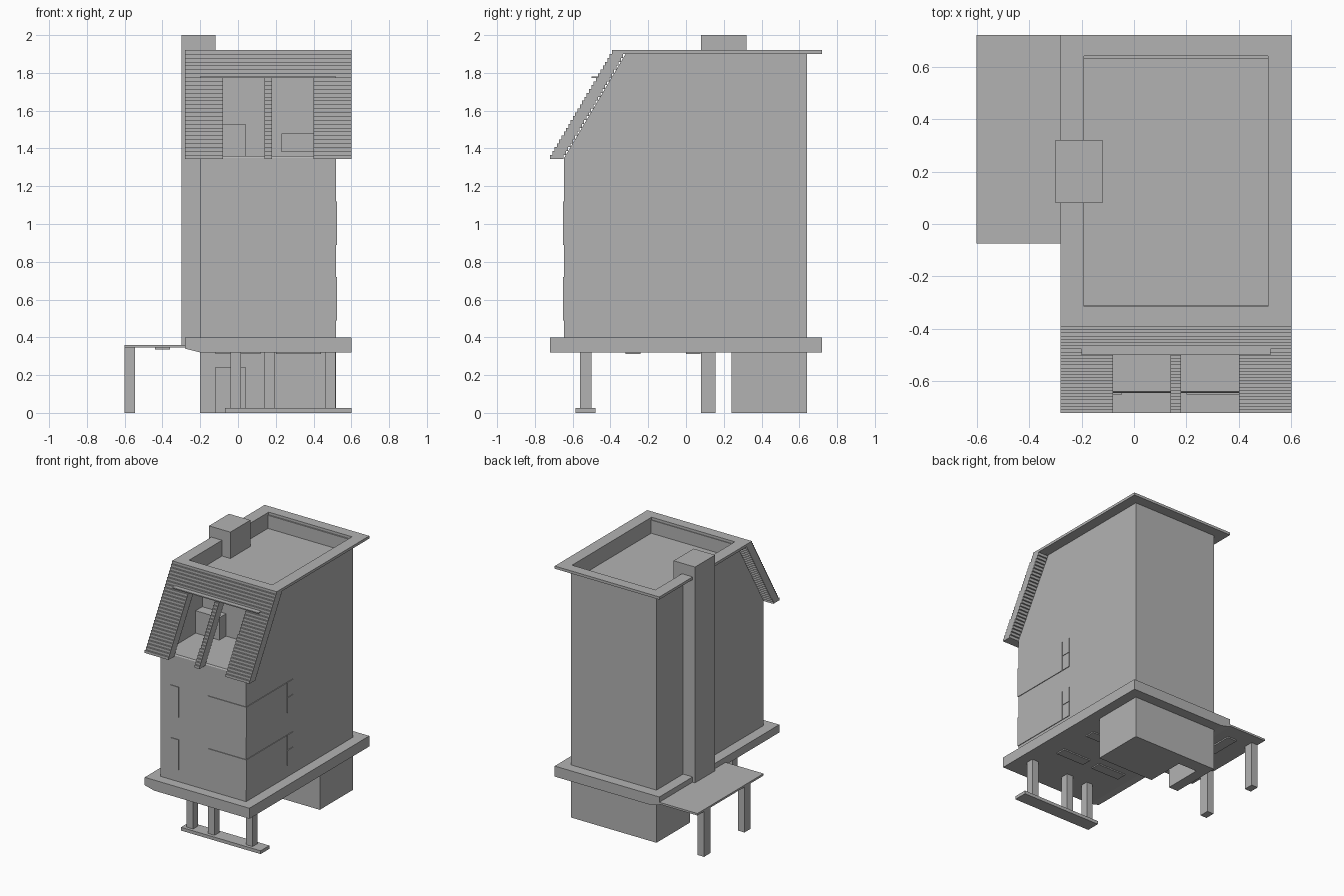
import bpy, bmesh

cube = bpy.data.objects.get("Cube")
if cube:
    bpy.data.objects.remove(cube, do_unlink=True)

# One plain colour
grey = bpy.data.materials.new("plain_grey")
grey.use_nodes = True
GREY = (0.45, 0.45, 0.45, 1)
grey.diffuse_color = GREY
grey.node_tree.nodes["Principled BSDF"].inputs["Base Color"].default_value = GREY


def finish(name, bm):
    bmesh.ops.recalc_face_normals(bm, faces=bm.faces)
    mesh = bpy.data.meshes.new(name)
    bm.to_mesh(mesh)
    bm.free()
    mesh.materials.append(grey)
    obj = bpy.data.objects.new(name, mesh)
    bpy.context.collection.objects.link(obj)
    return obj


def add_box(bm, x, y, z):
    verts = bmesh.ops.create_cube(bm, size=1)["verts"]
    for v in verts:
        for i, (lo, hi) in enumerate((x, y, z)):
            v.co[i] = hi if v.co[i] > 0 else lo


def box(name, x, y, z):
    bm = bmesh.new()
    add_box(bm, x, y, z)
    return finish(name, bm)


def prism(name, points, axis, span):
    """Extrude a profile in (y, z) along x, or in (x, z) along y."""
    bm = bmesh.new()
    a, b = span
    place = (lambda p, t: (t, *p)) if axis == "x" else (lambda p, t: (p[0], t, p[1]))
    face = bm.faces.new([bm.verts.new(place(p, a)) for p in points])
    out = bmesh.ops.extrude_face_region(bm, geom=[face])["geom"]
    move = (b - a, 0, 0) if axis == "x" else (0, b - a, 0)
    bmesh.ops.translate(bm, vec=move, verts=[g for g in out if isinstance(g, bmesh.types.BMVert)])
    return finish(name, bm)


def cut(obj, *spans):
    """Carve a box-shaped space out of a part."""
    cutter = box("cutter", *spans)
    cutter.hide_render = True
    mod = obj.modifiers.new("cut", "BOOLEAN")
    mod.operation, mod.solver, mod.object = "DIFFERENCE", "EXACT", cutter
    bpy.context.view_layer.update()
    graph = bpy.context.evaluated_depsgraph_get()
    mesh = bpy.data.meshes.new_from_object(obj.evaluated_get(graph))
    obj.modifiers.clear()
    obj.data = mesh
    bpy.data.objects.remove(cutter, do_unlink=True)


# Tower body with sloping attic front, roof well and attic room
BODY_X = (-0.20, 0.52)
body = prism("tower_body", [(-0.645, 0.39), (0.64, 0.39), (0.64, 1.90),
                            (-0.32, 1.90), (-0.645, 1.35)], "x", BODY_X)
cut(body, (-0.19, 0.51), (-0.31, 0.63), (1.80, 2.1))
cut(body, (-0.16, 0.48), (-0.8, -0.2), (1.36, 1.78))

# Flat roof rim
rim = box("roof_rim", (-0.28, 0.60), (-0.385, 0.72), (1.90, 1.92))
cut(rim, (-0.19, 0.51), (-0.315, 0.64), (1.8, 2.1))

# Sloping roof made of stacked boards around two openings
bm = bmesh.new()
rows, z0, z1 = 28, 1.345, 1.92
step = (z1 - z0) / rows
for i in range(rows):
    z = z0 + i * step
    y = -0.72 + 0.34 * i / rows
    open_row = 1.355 < z + step / 2 < 1.77
    spans = [(-0.28, -0.08), (0.14, 0.18), (0.40, 0.60)] if open_row else [(-0.28, 0.60)]
    for span in spans:
        add_box(bm, span, (y, y + 0.072), (z, z + step))
finish("roof_boards", bm)
box("roof_flashing", BODY_X, (-0.50, -0.46), (1.772, 1.78))

# Attic furniture
box("attic_cabinet", (-0.16, 0.04), (-0.28, -0.2), (1.36, 1.53))
box("attic_shelf", (0.23, 0.40), (-0.24, -0.2), (1.38, 1.48))

# Chimney
box("chimney", (-0.30, -0.12), (0.08, 0.32), (0.345, 2.0))

# Windows on two floors: narrow front pane, corner band, split side pane
for floor, z in (("lower", 0.49), ("upper", 0.89)):
    top = z + 0.23
    box(floor + "_narrow_window", (-0.115, -0.045), (-0.65, -0.64), (z, top))
    box(floor + "_corner_window_front", (0.20, 0.525), (-0.65, -0.64), (z, top))
    box(floor + "_corner_window_side", (0.515, 0.525), (-0.65, -0.162), (z, top))
    mid = z + 0.115
    for part, span in (("bottom", (z, mid - 0.002)), ("top", (mid + 0.002, top))):
        box(f"{floor}_side_pane_{part}", (0.515, 0.525), (-0.157, -0.085), span)

# Floor slab with its bevelled left underside
prism("floor_slab", [(-0.28, 0.40), (0.60, 0.40), (0.60, 0.32), (-0.20, 0.32),
                     (-0.28, 0.34)], "y", (-0.72, 0.72))

# Ground floor block with entrance recess
block = box("ground_block", BODY_X, (0.24, 0.64), (0, 0.33))
cut(block, (-0.12, 0.04), (0.1, 0.54), (-0.1, 0.24))

# Front pillars on a footing
box("pillar_footing", (-0.07, 0.60), (-0.585, -0.48), (0, 0.025))
for i, x in enumerate((-0.04, 0.14, 0.46)):
    box(f"front_pillar_{i + 1}", (x, x + 0.055), (-0.56, -0.50), (0.02, 0.33))

# Side canopy and its posts
box("canopy", (-0.60, -0.27), (-0.075, 0.72), (0.345, 0.36))
for side, y in (("front", 0.08), ("back", 0.565)):
    box("canopy_post_" + side, (-0.60, -0.545), (y, y + 0.075), (0, 0.35))

# Ceiling lamps
for i, x in enumerate((-0.12, 0.20)):
    for j, y in enumerate((-0.32, 0.0)):
        box(f"slab_lamp_{i}_{j}", (x, x + 0.24), (y, y + 0.078), (0.311, 0.325))
box("canopy_lamp", (-0.44, -0.36), (0.36, 0.60), (0.335, 0.35))
